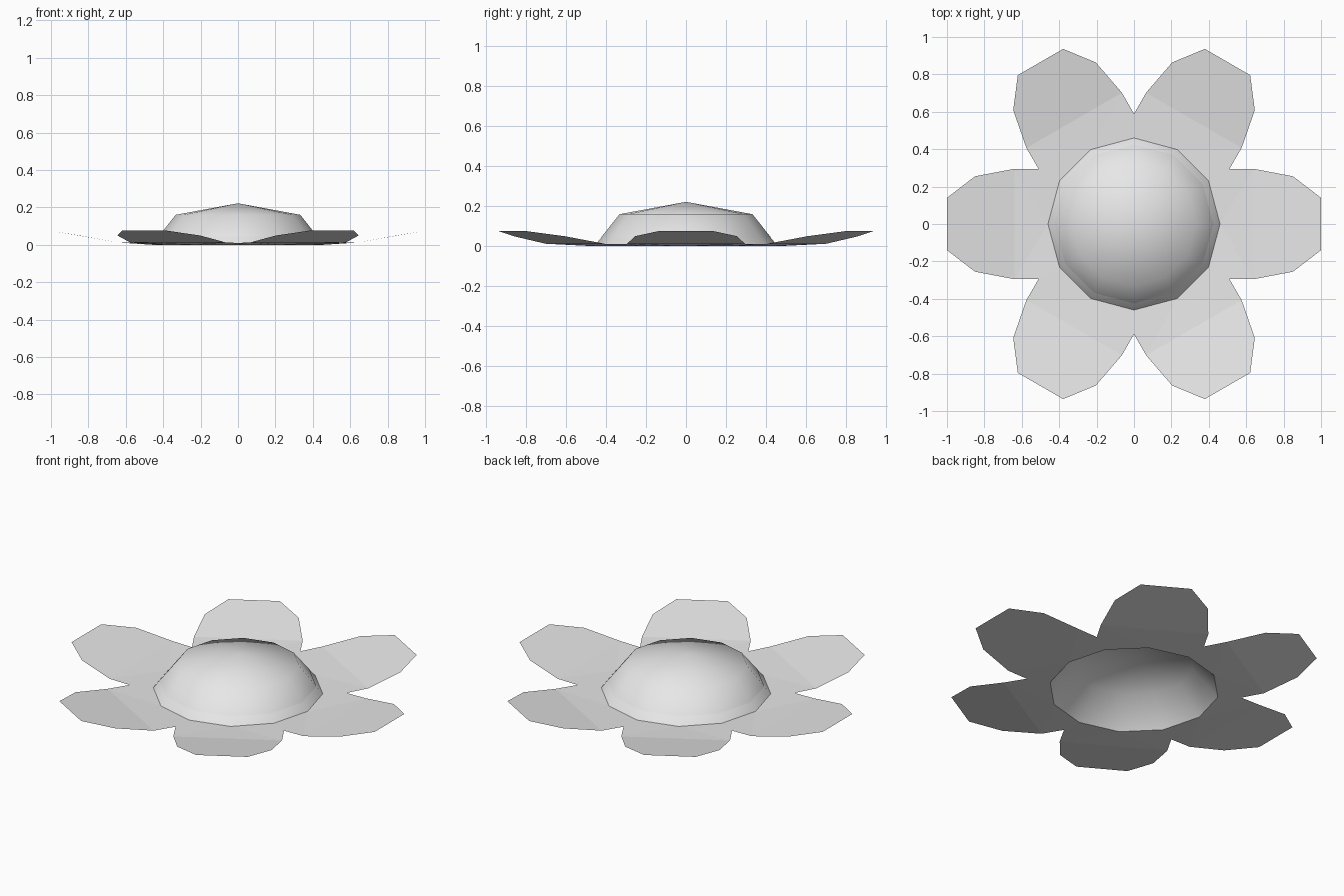
import bpy
from math import cos, sin, radians
from mathutils import Matrix, Vector

cube = bpy.data.objects.get("Cube")
if cube:
    bpy.data.objects.remove(cube)

grey = bpy.data.materials.new("light grey")
grey.use_nodes = True
colour = (0.8, 0.8, 0.8, 1)
grey.diffuse_color = colour
grey.node_tree.nodes["Principled BSDF"].inputs["Base Color"].default_value = colour

RIM = 0.46
SIDES = 12


def make(name, verts, faces, smooth=False):
    mesh = bpy.data.meshes.new(name)
    mesh.from_pydata(verts, [], faces)
    mesh.materials.append(grey)
    for p in mesh.polygons:
        p.use_smooth = smooth
    obj = bpy.data.objects.new(name, mesh)
    bpy.context.collection.objects.link(obj)
    return obj


def polar(r, degrees, z):
    a = radians(degrees)
    return Vector((r * cos(a), r * sin(a), z))


def dome(name, rings, apex, inward=False):
    """Faceted dome from (radius, height) rings closed by an apex."""
    verts = [polar(r, 360 * i / SIDES, z) for r, z in rings for i in range(SIDES)]
    verts.append(Vector((0, 0, apex)))
    faces = []
    for i in range(SIDES):
        j = (i + 1) % SIDES
        for k in range(len(rings) - 1):
            a, b = k * SIDES, (k + 1) * SIDES
            faces.append((a + i, a + j, b + j, b + i))
        last = (len(rings) - 1) * SIDES
        faces.append((last + i, last + j, len(verts) - 1))
    if inward:
        faces = [f[::-1] for f in faces]
    return make(name, verts, faces, smooth=True)


# Petals: a flat root joined to its neighbours, then an upturned tip
fold, tip = 0.012, 0.075
half = [(0.64, 0.295, fold), (0.85, 0.255, 0.05), (1.0, 0.14, tip)]
petal = [polar(RIM, -30, 0), polar(RIM, 0, 0), polar(RIM, 30, 0),
         polar(0.589, -30, 0.01), polar(0.589, 30, 0.01)]
petal += [Vector((x, -y, z)) for x, y, z in half]
petal += [Vector(p) for p in half]
petal_faces = [(0, 3, 5, 1), (1, 5, 8), (1, 8, 4, 2), (5, 6, 7, 10, 9, 8)]
for n in range(6):
    turn = Matrix.Rotation(radians(60 * n), 3, "Z")
    make(f"petal_{n + 1}", [turn @ v for v in petal], petal_faces)

# Centre: a rounded cap over an inward-facing lining
dome("centre_lining", [(RIM, 0), (0.328, 0.156)], 0.215, inward=True)
dome("centre_cap", [(0.425, 0.044), (0.333, 0.16)], 0.222)
